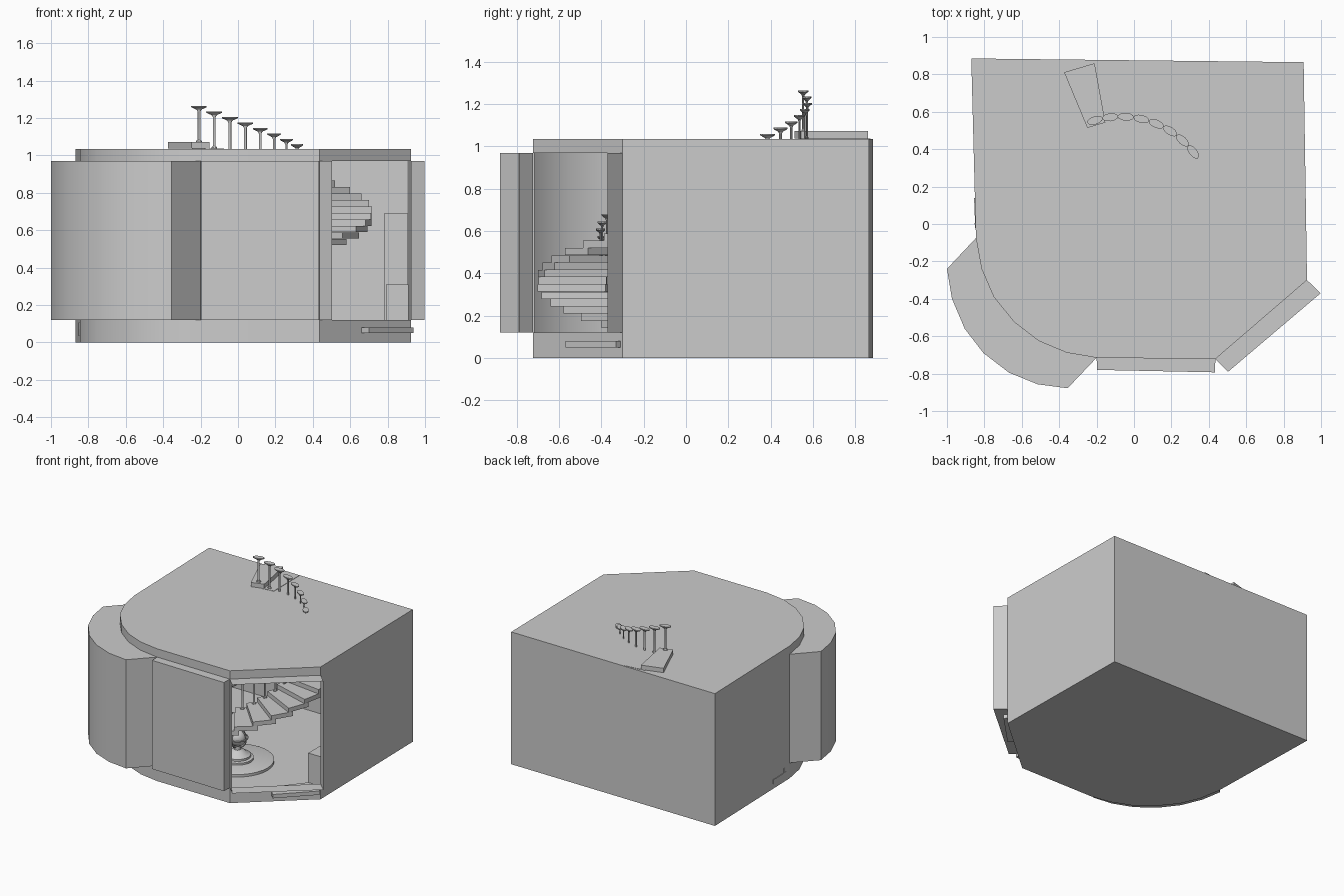
import bpy, bmesh
from math import sin, cos, pi, radians
from mathutils import Matrix, Vector

if "Cube" in bpy.data.objects:
    bpy.data.objects.remove(bpy.data.objects["Cube"])


def finish(bm, name, smooth=False):
    bmesh.ops.remove_doubles(bm, verts=bm.verts, dist=1e-5)
    bmesh.ops.recalc_face_normals(bm, faces=bm.faces)
    me = bpy.data.meshes.new(name)
    bm.to_mesh(me)
    bm.free()
    ob = bpy.data.objects.new(name, me)
    bpy.context.collection.objects.link(ob)
    if smooth:
        bpy.ops.object.select_all(action='DESELECT')
        ob.select_set(True)
        bpy.context.view_layer.objects.active = ob
        bpy.ops.object.shade_smooth_by_angle(angle=radians(30))
    return ob


def flat(bm, pts, z):
    bm.faces.new([bm.verts.new((x, y, z)) for x, y in pts])


def wall(bm, pts, z0, z1):
    for (ax, ay), (bx, by) in zip(pts, pts[1:]):
        bm.faces.new([bm.verts.new(p) for p in
                      ((ax, ay, z0), (bx, by, z0), (bx, by, z1), (ax, ay, z1))])


def prism(name, pts, z0, z1):
    bm = bmesh.new()
    flat(bm, pts, z0)
    flat(bm, pts, z1)
    wall(bm, pts + pts[:1], z0, z1)
    return finish(bm, name)


def box(name, x0, x1, y0, y1, z0, z1):
    return prism(name, [(x0, y0), (x1, y0), (x1, y1), (x0, y1)], z0, z1)


def lathe(name, profile, loc, n=16, scale=(1, 1), turn=0):
    bm = bmesh.new()
    rot = Matrix.Rotation(turn, 3, 'Z')
    rings = []
    for r, z in profile:
        rings.append([bm.verts.new(rot @ Vector((r * scale[0] * cos(2 * pi * k / n),
                      r * scale[1] * sin(2 * pi * k / n), z)) + Vector(loc)) for k in range(n)])
    for a, b in zip(rings, rings[1:]):
        for k in range(n):
            bm.faces.new((a[k], a[(k + 1) % n], b[(k + 1) % n], b[k]))
    bm.faces.new(rings[0][::-1])
    bm.faces.new(rings[-1])
    return finish(bm, name, True)


# Room shell: thin walls, floor and roof, with three protruding window bays
SILL, HEAD, TOP = 0.12, 0.97, 1.035
curve = [(-.845, -.075), (-.815, -.24), (-.75, -.39), (-.64, -.525),
         (-.51, -.625), (-.36, -.688), (-.20, -.715)]
curve_out = [(-1, -.24), (-.973, -.4), (-.905, -.56), (-.805, -.69),
             (-.668, -.795), (-.515, -.857), (-.355, -.878)]
corner, side = (.435, -.722), (.925, -.30)
rear = [side, (.907, .865), (-.87, .885), curve[0]]

bm = bmesh.new()
outline = curve + [corner] + rear[:-1]
flat(bm, outline, 0)
flat(bm, outline, TOP)
wall(bm, rear, 0, TOP)
wall(bm, curve + [corner, side], 0, SILL)
wall(bm, curve + [corner, side], HEAD, TOP)
finish(bm, "room_shell", True)


def bay(name, inner, outer, glazed=True):
    bm = bmesh.new()
    for z in (SILL, HEAD):
        for i in range(len(inner) - 1):
            flat(bm, [inner[i], inner[i + 1], outer[i + 1], outer[i]], z)
    wall(bm, [inner[0], outer[0]], SILL, HEAD)
    wall(bm, [outer[-1], inner[-1]], SILL, HEAD)
    if glazed:
        wall(bm, outer, SILL, HEAD)
    finish(bm, name, True)


bay("curved_bay", curve, curve_out)
bay("front_bay", [curve[-1], corner], [(-.197, -.78), (.433, -.793)])
bay("open_bay", [corner, side], [(.503, -.79), (.998, -.37)], False)

# Spiral staircase: wedge treads descending clockwise, each with a post
CX, CY, R0, R1 = -.07, .085, .465, .787
RISE, TURN, HALF = .0345, radians(9.8), radians(6.2)
for i in range(30):
    a = radians(106.5) - i * TURN
    top = 1.072 - i * RISE
    corners = [(CX + r * cos(t), CY + r * sin(t)) for r, t in
               ((R0, a - HALF), (R1, a - HALF), (R1, a + HALF), (R0, a + HALF))]
    prism("stair_tread", corners, top - .034, top)
    cap = 1.265 - .0293 * min(i, 7) - .0345 * max(i - 7, 0)
    h = cap - top
    lathe("stair_post", [(.016, 0), (.016, .006), (.008, .012), (.008, h - .03),
                         (.014, h - .02), (.043, h - .007), (.043, h)],
          (CX + .489 * cos(a), CY + .489 * sin(a), top), 12, (.5, 1), a)

# Round dais with a globe on a turned stand
GX, GY = .08, -.12
lathe("dais", [(.26, 0), (.26, .02), (.245, .025)], (GX, GY, 0), 32)
lathe("globe_stand", [(.115, .02), (.115, .04), (.095, .045), (.095, .06), (.07, .07),
                      (.05, .09), (.025, .10), (.025, .13)], (GX, GY, 0), 24)
bpy.ops.mesh.primitive_uv_sphere_add(segments=20, ring_count=10, radius=.065,
                                     location=(GX, GY, .19))
bpy.context.object.name = "globe"
bpy.ops.object.shade_smooth_by_angle(angle=radians(30))
for rot in ((0, 0, 0), (pi / 2, 0, 0), (pi / 2, 0, pi / 2)):
    bpy.ops.mesh.primitive_torus_add(major_segments=24, minor_segments=6, major_radius=.075,
                                     minor_radius=.005, location=(GX, GY, .19), rotation=rot)
    bpy.context.object.name = "globe_ring"
    bpy.ops.object.shade_smooth_by_angle(angle=radians(30))

# Cabinets along the right wall and the threshold slab under the opening
box("low_cabinet", .79, .912, -.26, .15, 0, .31)
box("tall_cabinet", .78, .908, .15, .6, 0, .69)
prism("threshold_slab", [(.70, -.57), (.938, -.33), (.82, -.22), (.61, -.48)], .05, .08)
